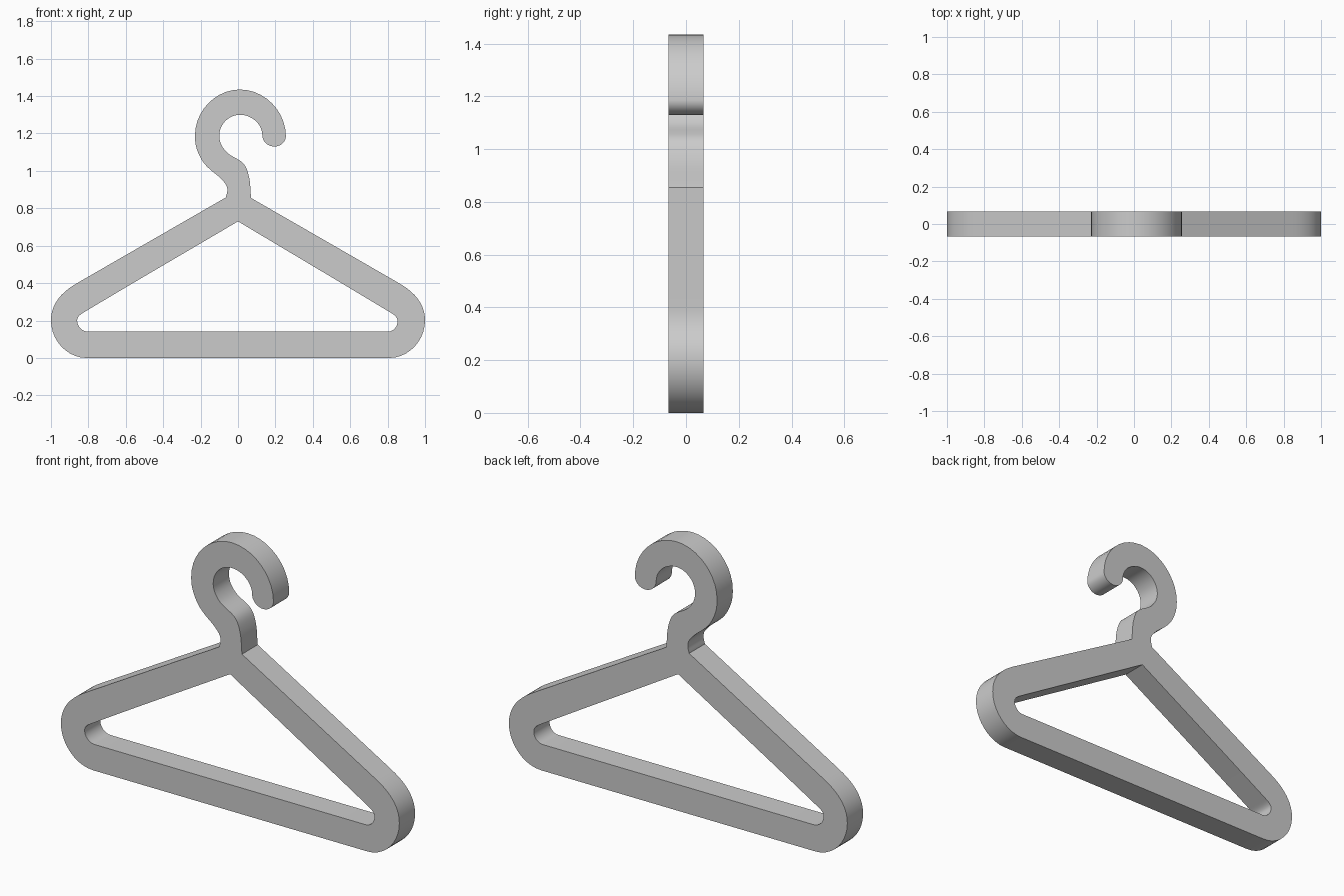
import bpy, bmesh
from math import cos, sin, radians, pi
from mathutils import Vector

if "Cube" in bpy.data.objects:
    bpy.data.objects.remove(bpy.data.objects["Cube"])

# Outline knots: x, z, heading in degrees (None = sharp corner)
outer = [
    (0.07, 0.855, None), (0.86, 0.40, -30), (1.0, 0.20, -90), (0.81, 0.0, 180),
    (-0.81, 0.0, 180), (-1.0, 0.20, 90), (-0.86, 0.40, 30), (-0.065, 0.858, None),
    # neck and outside of the hook
    (-0.057, 0.90, 93), (-0.088, 0.955, 133), (-0.152, 1.01, 138),
    (-0.214, 1.10, 112), (-0.23, 1.19, 90), (0.01, 1.435, 0), (0.256, 1.185, -90),
    # rounded tip and inside of the hook
    (0.195, 1.13, 180), (0.13, 1.19, 90), (0.01, 1.30, 180), (-0.10, 1.19, -90),
    (-0.072, 1.113, -52), (0.01, 1.055, -33), (0.056, 0.98, -75),
]
# Opening of the triangular frame
inner = [
    (0.0, 0.73, None), (0.81, 0.246, -31), (0.853, 0.195, -90), (0.80, 0.14, 180),
    (-0.80, 0.14, 180), (-0.86, 0.20, 90), (-0.82, 0.246, 31),
]


def add_outline(curve, knots):
    spline = curve.splines.new('BEZIER')
    spline.bezier_points.add(len(knots) - 1)
    spline.use_cyclic_u = True
    n = len(knots)
    for i, (x, z, heading) in enumerate(knots):
        p = Vector((x, z, 0))
        before = Vector((*knots[i - 1][:2], 0))
        after = Vector((*knots[(i + 1) % n][:2], 0))
        if heading is None:
            d_in, d_out = (p - before).normalized(), (after - p).normalized()
        else:
            d_in = d_out = Vector((cos(radians(heading)), sin(radians(heading)), 0))
        bp = spline.bezier_points[i]
        bp.handle_left_type = bp.handle_right_type = 'FREE'
        bp.co = p
        bp.handle_left = p - d_in * (p - before).length * 0.38
        bp.handle_right = p + d_out * (after - p).length * 0.38


# Flat filled profile with thickness
curve = bpy.data.curves.new("hanger_profile", 'CURVE')
curve.dimensions = '2D'
curve.fill_mode = 'BOTH'
curve.extrude = 0.0665
curve.resolution_u = 10
add_outline(curve, outer)
add_outline(curve, inner)
hanger = bpy.data.objects.new("clothes_hanger", curve)
bpy.context.collection.objects.link(hanger)
hanger.rotation_euler = (pi / 2, 0, 0)

# Turn into a closed mesh with crisp rims
hanger.select_set(True)
bpy.context.view_layer.objects.active = hanger
bpy.ops.object.convert(target='MESH')
bpy.ops.object.transform_apply(location=False, rotation=True, scale=False)
bm = bmesh.new()
bm.from_mesh(hanger.data)
bmesh.ops.remove_doubles(bm, verts=bm.verts, dist=0.0005)
bmesh.ops.recalc_face_normals(bm, faces=bm.faces)
bm.to_mesh(hanger.data)
bm.free()
bpy.ops.object.shade_smooth_by_angle(angle=radians(30))
